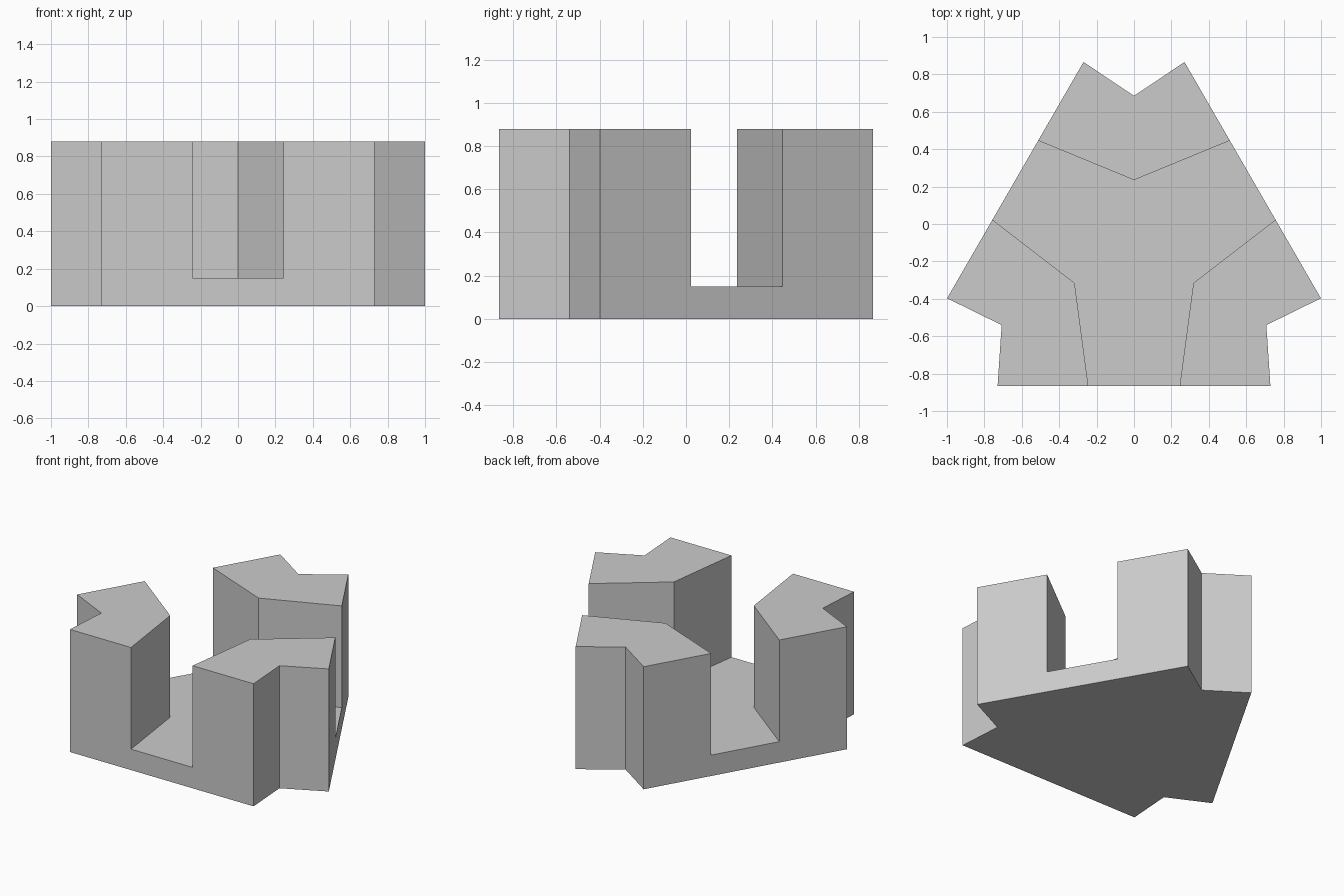
import bpy, bmesh
from math import radians
from mathutils import Matrix, Vector

if "Cube" in bpy.data.objects:
    bpy.data.objects.remove(bpy.data.objects["Cube"])

CENTRE = Vector((0, -0.132, 0))  # axis of the three-fold symmetry


def prism(name, sector, z0, z1):
    """Repeat a sector profile three times about the axis and extrude it."""
    bm = bmesh.new()
    pts = [Matrix.Rotation(radians(-120 * k), 3, 'Z') @ Vector((x, y, 0)) + CENTRE
           for k in range(3) for x, y in sector]
    low = [bm.verts.new((p.x, p.y, z0)) for p in pts]
    high = [bm.verts.new((p.x, p.y, z1)) for p in pts]
    bm.faces.new(low)
    bm.faces.new(high)
    n = len(pts)
    for i in range(n):
        j = (i + 1) % n
        bm.faces.new((low[i], low[j], high[j], high[i]))
    bmesh.ops.recalc_face_normals(bm, faces=bm.faces)
    mesh = bpy.data.meshes.new(name)
    bm.to_mesh(mesh)
    bm.free()
    obj = bpy.data.objects.new(name, mesh)
    bpy.context.collection.objects.link(obj)
    return obj


# Notched triangular block
block = prism("three_pillar_block", [(-0.27, 0.998), (0, 0.817), (0.27, 0.998)], 0, 0.88)

# Three-armed channel cut down to the base plate
channel = prism("channel_cutter", [(-1.02, 0.787), (0, 0.367), (1.02, 0.787)], 0.15, 1.2)
channel.hide_render = True

cut = block.modifiers.new("channel", 'BOOLEAN')
cut.operation = 'DIFFERENCE'
cut.solver = 'EXACT'
cut.object = channel
bpy.context.view_layer.objects.active = block
block.select_set(True)
bpy.ops.object.modifier_apply(modifier=cut.name)
bpy.data.objects.remove(channel)
